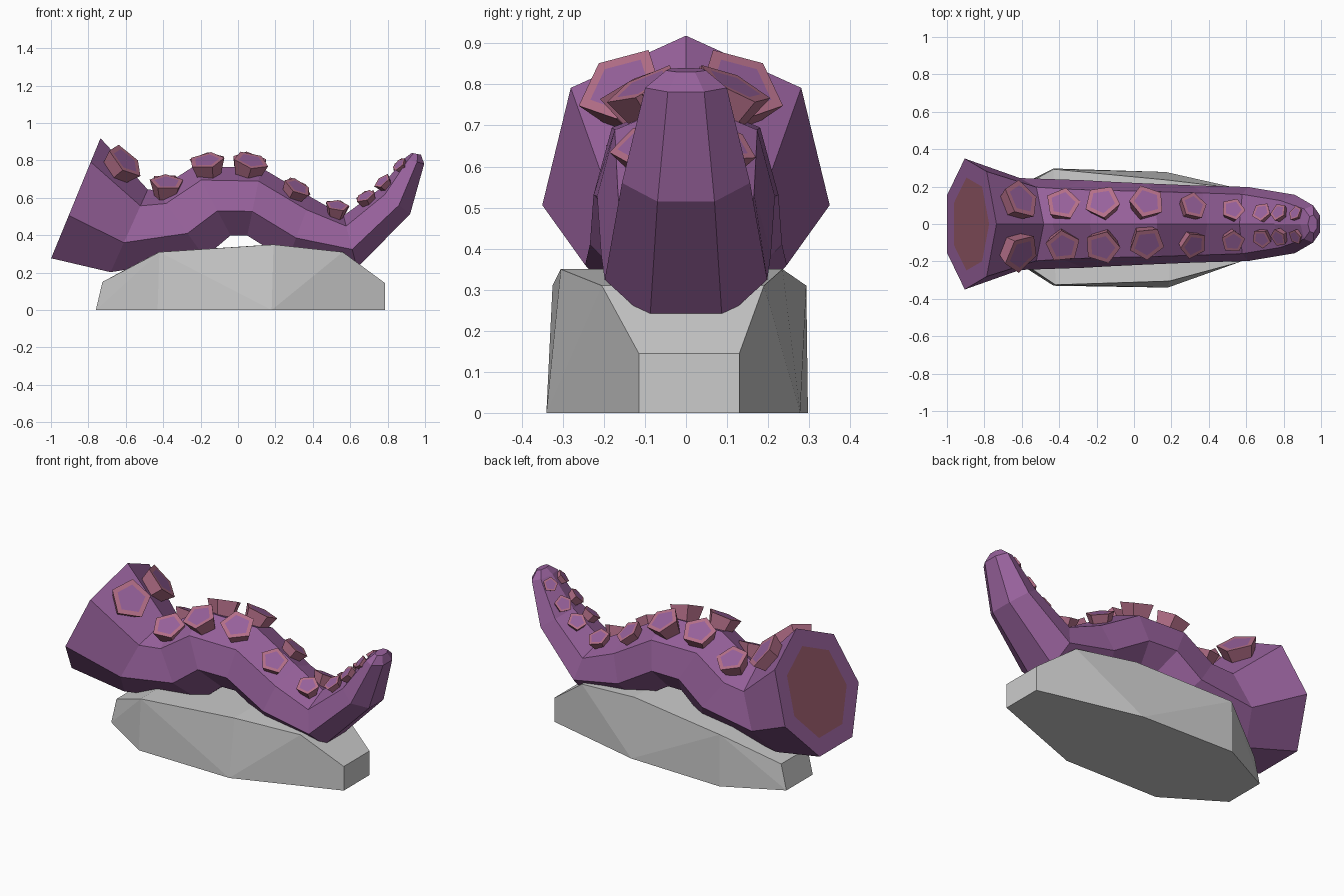
import bpy, bmesh
from math import sin, cos, pi
from mathutils import Vector

if "Cube" in bpy.data.objects:
    bpy.data.objects.remove(bpy.data.objects["Cube"])


def material(name, rgb):
    m = bpy.data.materials.new(name)
    m.diffuse_color = (*rgb, 1)
    m.use_nodes = True
    m.node_tree.nodes["Principled BSDF"].inputs["Base Color"].default_value = m.diffuse_color
    return m


purple = material("purple_skin", (0.31, 0.12, 0.33))
pink = material("pink_rim", (0.46, 0.16, 0.25))
flesh = material("cut_flesh", (0.30, 0.10, 0.14))


def finish(name, bm, mats=()):
    bmesh.ops.recalc_face_normals(bm, faces=bm.faces[:])
    mesh = bpy.data.meshes.new(name)
    bm.to_mesh(mesh)
    bm.free()
    for m in mats:
        mesh.materials.append(m)
    ob = bpy.data.objects.new(name, mesh)
    bpy.context.collection.objects.link(ob)
    return ob


def ring(bm, n, centre, up, side, ru, rs):
    """n-sided ring with its first corner along up."""
    return [bm.verts.new(centre + up * ru * cos(2 * pi * k / n) + side * rs * sin(2 * pi * k / n))
            for k in range(n)]


def loft(name, rings_fn, mats, first_mat=0, last_mat=0, pieces=None):
    """Skin a stack of rings and cap both ends."""
    bm = bmesh.new()
    rings = rings_fn(bm)
    n = len(rings[0])
    for a, b in zip(rings, rings[1:]):
        for k in range(n):
            j = (k + 1) % n
            bm.faces.new((a[k], a[j], b[j], b[k]))
    bm.faces.new(rings[0]).material_index = first_mat
    bm.faces.new(rings[-1]).material_index = last_mat
    return finish(name, bm, mats)


# Tentacle: seven-sided sections (x, z, up x, up z, height radius, width radius)
sections = [
    (-0.874, 0.581, 0.38, 0.925, 0.262, 0.255),
    (-0.874, 0.581, 0.38, 0.925, 0.365, 0.359),
    (-0.587, 0.412, 0.41, 0.912, 0.255, 0.252),
    (-0.300, 0.452, -0.58, 0.81, 0.232, 0.240),
    (-0.133, 0.574, -0.47, 0.88, 0.220, 0.231),
    (0.085, 0.570, 0.20, 0.98, 0.195, 0.222),
    (0.325, 0.425, 0.35, 0.94, 0.190, 0.212),
    (0.602, 0.357, -0.25, 0.97, 0.152, 0.203),
    (0.840, 0.575, -0.80, 0.60, 0.112, 0.160),
    (0.945, 0.795, -0.95, 0.25, 0.058, 0.102),
    (0.955, 0.835, -0.95, 0.20, 0.026, 0.050),
]
Y = Vector((0, 1, 0))
loft("tentacle",
     lambda bm: [ring(bm, 7, Vector((x, 0, z)), Vector((ux, 0, uz)).normalized(), Y, r, w)
                 for x, z, ux, uz, r, w in sections],
     (purple, flesh), first_mat=1)


# Suckers: flared five-sided cups (x, z, front y, back y, radius, lean along x)
suckers = [
    (-0.60, 0.80, -0.16, 0.135, 0.115, 0.70),
    (-0.38, 0.685, -0.12, 0.11, 0.095, 0.05),
    (-0.17, 0.80, -0.125, 0.12, 0.098, -0.15),
    (0.07, 0.80, -0.105, 0.12, 0.098, 0.25),
    (0.32, 0.66, -0.115, 0.10, 0.080, 0.50),
    (0.53, 0.56, -0.095, 0.08, 0.066, 0.15),
    (0.68, 0.61, -0.08, 0.065, 0.056, -0.45),
    (0.77, 0.69, -0.075, 0.065, 0.052, -0.65),
    (0.86, 0.78, -0.07, 0.06, 0.044, -0.72),
]


def sucker(name, centre, normal, r, turn):
    side = normal.cross(Vector((1, 0, 0))).normalized()
    up = side.cross(normal)
    u = up * cos(turn) + side * sin(turn)
    s = normal.cross(u)
    stack = [(-1.15, 0.62), (0, 1), (0, 0.72)]
    loft(name, lambda bm: [ring(bm, 5, centre + normal * r * h, u, s, r * k, r * k)
                           for h, k in stack], (pink, purple), last_mat=1)


for i, (x, z, yf, yb, r, lean) in enumerate(suckers):
    for label, y, sgn in (("front", yf, -1), ("back", yb, 1)):
        n = Vector((lean, sgn * 0.48, (1 - lean * lean) ** 0.5)).normalized()
        sucker(f"sucker_{label}_{i + 1}", Vector((x, y, z)), n, r, i * 0.9 + sgn * 0.5)


# Rock: faceted hull under the tentacle
rock = [
    (0.785, -0.115, 0), (0.785, 0.13, 0), (0.17, 0.278, 0), (-0.43, 0.297, 0),
    (-0.76, 0.13, 0), (-0.76, -0.12, 0), (-0.43, -0.33, 0), (0.18, -0.34, 0),
    (-0.725, -0.12, 0.15), (-0.725, 0.13, 0.15), (-0.42, -0.325, 0.31), (-0.43, 0.293, 0.31),
    (0.19, -0.305, 0.35), (0.18, 0.235, 0.35), (0.56, -0.205, 0.31), (0.56, 0.19, 0.31),
    (0.785, -0.115, 0.145), (0.785, 0.13, 0.145),
]
bm = bmesh.new()
for p in rock:
    bm.verts.new(p)
bmesh.ops.convex_hull(bm, input=bm.verts[:])
bmesh.ops.dissolve_limit(bm, angle_limit=0.06, verts=bm.verts[:], edges=bm.edges[:])
finish("rock", bm)
